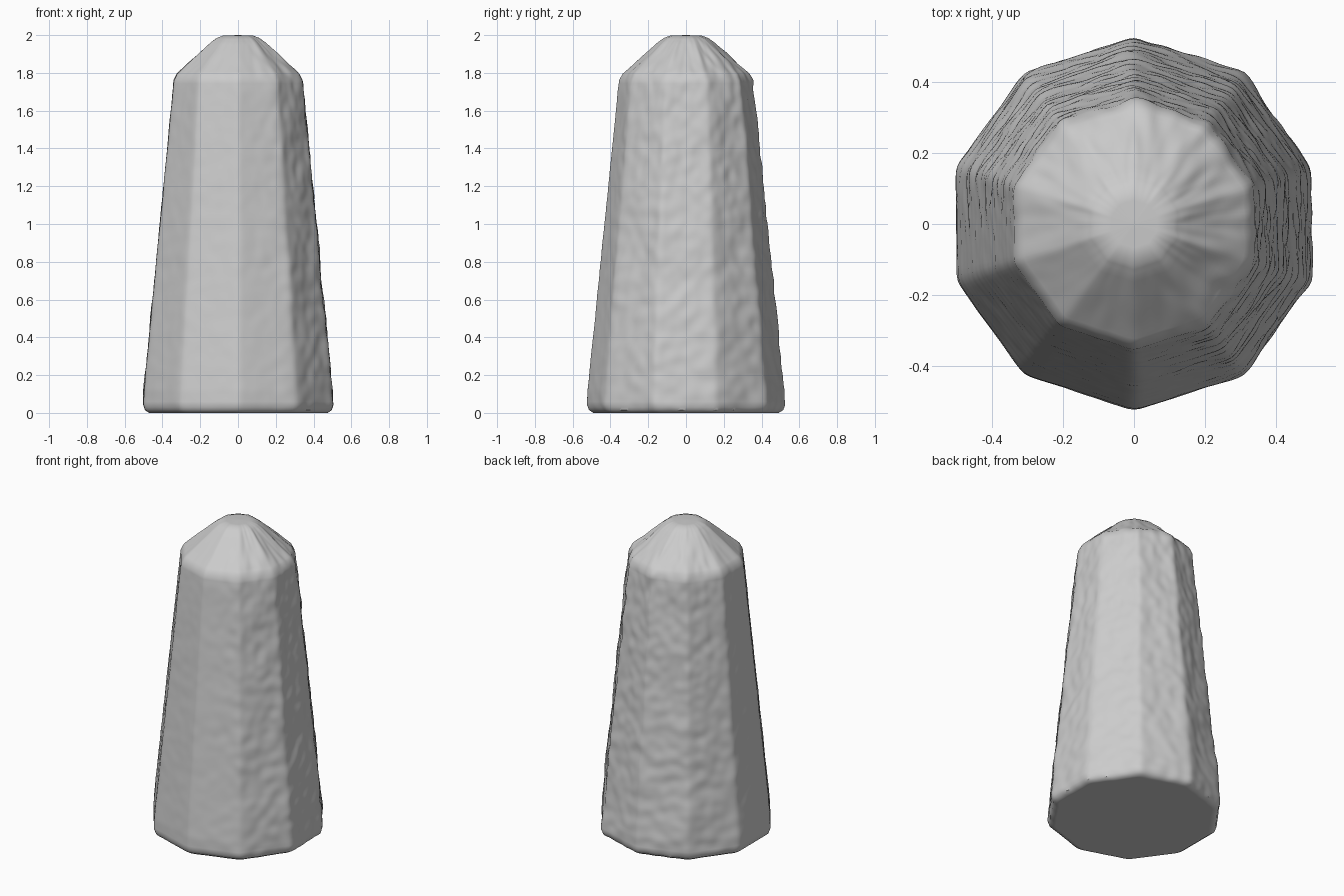
import bpy, bmesh, math
from mathutils import Vector, noise

cube = bpy.data.objects.get("Cube")
if cube:
    bpy.data.objects.remove(cube)

SIDES, AROUND, STEP = 10, 200, 0.016

# Worn silhouette of the stone: (distance from axis to flat side, height)
profile = [(0.0, 0.0), (0.47, 0.0), (0.492, 0.015), (0.502, 0.045), (0.499, 0.12),
           (0.345, 1.71), (0.339, 1.76), (0.322, 1.795), (0.145, 1.96),
           (0.112, 1.985), (0.08, 1.997), (0.0, 2.0)]


def resample(points, step):
    """Evenly spaced points along the profile, without the two poles."""
    out = []
    for (r0, z0), (r1, z1) in zip(points, points[1:]):
        n = max(1, round(math.hypot(r1 - r0, z1 - z0) / step))
        out += [(r0 + (r1 - r0) * i / n, z0 + (z1 - z0) * i / n) for i in range(n)]
    return out[1:]


def soft_polygon(angle, power=90):
    """Radius of a ten-sided polygon with gently rounded corners."""
    total = sum(max(0, math.cos(angle - i * math.tau / SIDES)) ** power for i in range(SIDES))
    return total ** (-1 / power)


def roughness(angle, z):
    """Chipped surface: calmer on the front and the right-hand faces."""
    d = Vector((math.cos(angle), math.sin(angle), z))
    calm = max(0, d.x * -0.6 + d.y * -0.8)
    amount = 1 - 0.75 * min(1, calm * 1.4)
    coarse = noise.noise(Vector((d.x * 3, d.y * 3, z * 5)))
    fine = noise.noise(Vector((d.x * 7, d.y * 7, z * 15 + 4)))
    return amount * (0.007 * coarse + 0.006 * fine)


# Stone body
bm = bmesh.new()
rings = []
for r, z in resample(profile, STEP):
    ring = []
    for i in range(AROUND):
        a = math.tau * i / AROUND
        wear = roughness(a, z) * min(1, r / 0.3)
        rad = r * soft_polygon(a) + wear
        lift = wear * 0.6 if 1.8 < z < 1.97 else 0
        ring.append(bm.verts.new((rad * math.cos(a), rad * math.sin(a), z + lift)))
    rings.append(ring)
for low, high in zip(rings, rings[1:]):
    for i in range(AROUND):
        j = (i + 1) % AROUND
        bm.faces.new((low[i], low[j], high[j], high[i]))

# Close the base and the tip
for ring, z, flip in ((rings[0], 0, True), (rings[-1], 2, False)):
    pole = bm.verts.new((0, 0, z))
    for i in range(AROUND):
        tri = (ring[i], ring[(i + 1) % AROUND], pole)
        bm.faces.new(tri[::-1] if flip else tri)

mesh = bpy.data.meshes.new("stone_bollard")
bm.to_mesh(mesh)
bm.free()
stone = bpy.data.objects.new("stone_bollard", mesh)
bpy.context.collection.objects.link(stone)

# Plain grey stone
grey = bpy.data.materials.new("grey_stone")
grey.use_nodes = True
colour = (0.6, 0.6, 0.6, 1)
grey.diffuse_color = colour
grey.node_tree.nodes["Principled BSDF"].inputs["Base Color"].default_value = colour
mesh.materials.append(grey)

bpy.context.view_layer.objects.active = stone
stone.select_set(True)
bpy.ops.object.shade_smooth_by_angle(angle=math.radians(40))
